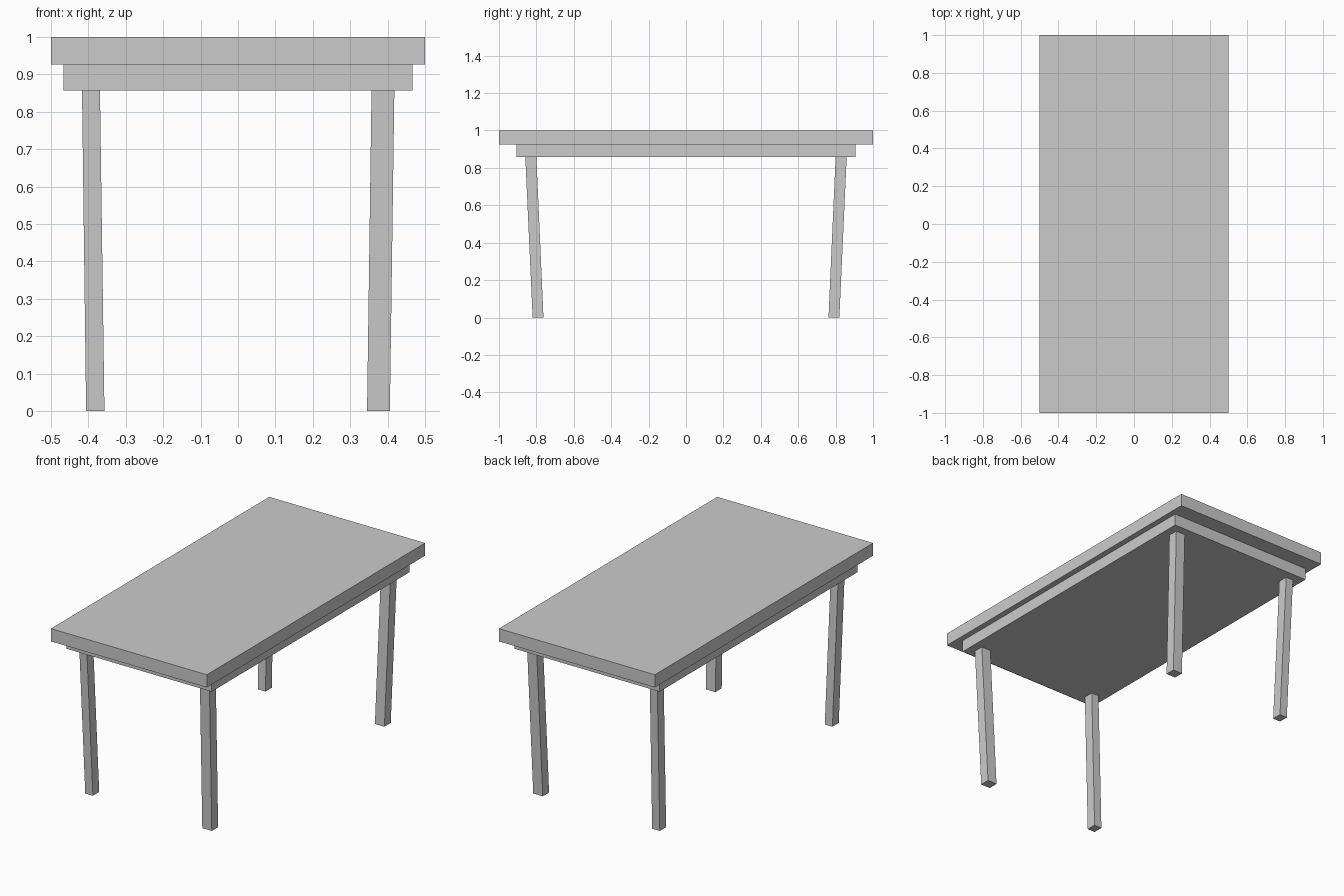
import bpy, bmesh

if "Cube" in bpy.data.objects:
    bpy.data.objects.remove(bpy.data.objects["Cube"])


def prism(name, bottom, top, z0, z1):
    """Four-sided block; bottom and top are (x0, x1, y0, y1) rectangles."""
    bm = bmesh.new()
    bmesh.ops.create_cube(bm, size=2)
    for v in bm.verts:
        r = top if v.co.z > 0 else bottom
        v.co = (r[v.co.x > 0], r[2 + (v.co.y > 0)], z1 if v.co.z > 0 else z0)
    mesh = bpy.data.meshes.new(name)
    bm.to_mesh(mesh)
    bm.free()
    obj = bpy.data.objects.new(name, mesh)
    bpy.context.collection.objects.link(obj)
    return obj


# Table top and the solid apron below it
TOP = (-0.5, 0.5, -1.0, 1.0)
APRON = (-0.466, 0.466, -0.907, 0.907)
prism("table_top", TOP, TOP, 0.926, 1.0)
prism("apron", APRON, APRON, 0.857, 0.926)

# Legs lean inwards towards the floor; the right pair is slightly wider
LEG_X = {"left": ((-0.406, -0.357), (-0.417, -0.369)),
         "right": ((0.345, 0.406), (0.357, 0.418))}
LEG_Y = {"front": ((-0.82, -0.762), (-0.859, -0.8)),
         "back": ((0.762, 0.82), (0.8, 0.859))}
for side, (xb, xt) in LEG_X.items():
    for end, (yb, yt) in LEG_Y.items():
        prism(f"{end}_{side}_leg", xb + yb, xt + yt, 0.0, 0.857)
